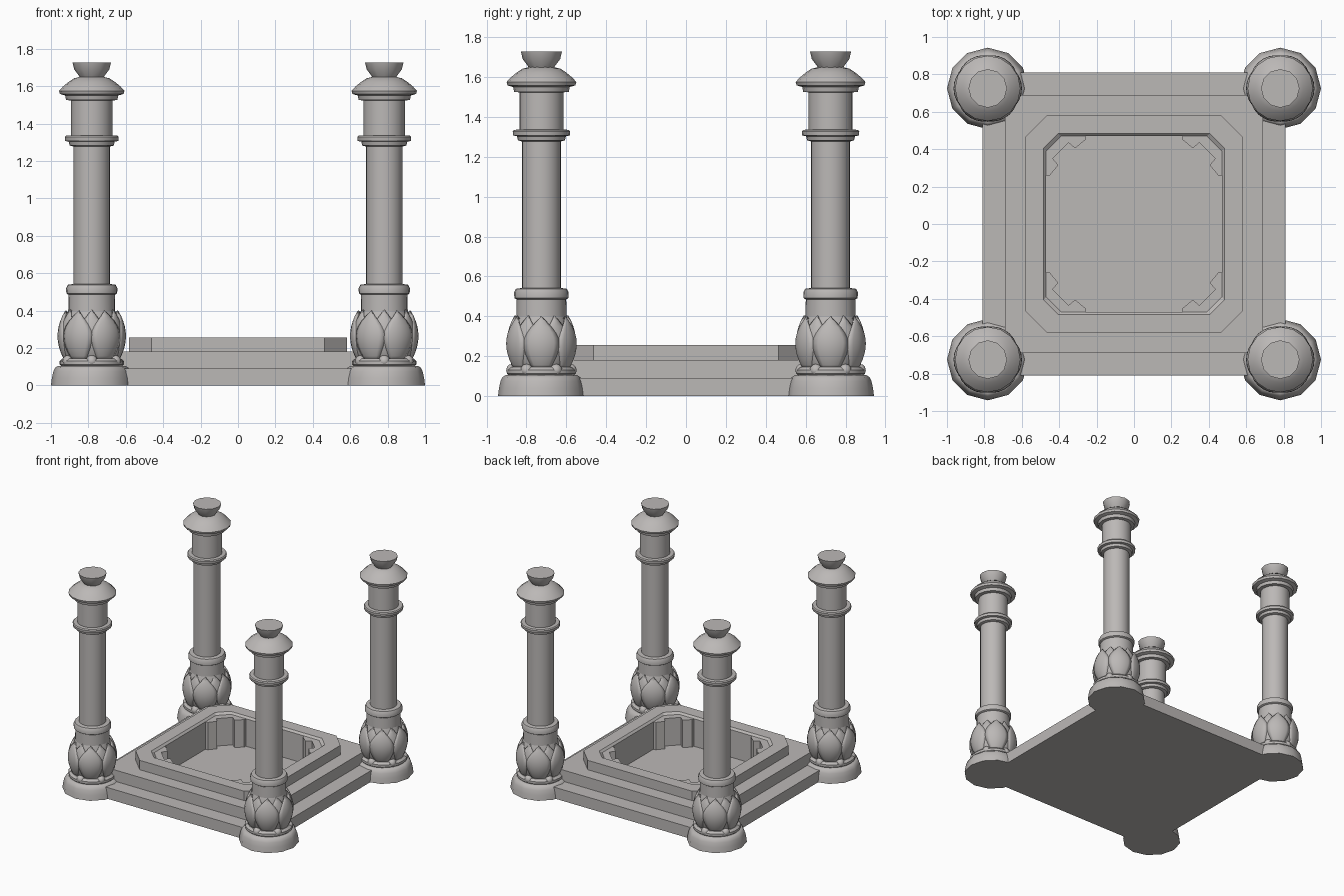
import bpy, bmesh, math
from math import sin, cos, pi, radians

cube = bpy.data.objects.get("Cube")
if cube:
    bpy.data.objects.remove(cube, do_unlink=True)

STONE = (0.50, 0.48, 0.47, 1.0)
stone = bpy.data.materials.new("warm_grey_stone")
stone.use_nodes = True
stone.diffuse_color = STONE
bsdf = stone.node_tree.nodes["Principled BSDF"]
bsdf.inputs["Base Color"].default_value = STONE
bsdf.inputs["Roughness"].default_value = 0.8


def finish(bm, name, smooth=None):
    """Turn a bmesh into a stone object, optionally smooth shaded."""
    bmesh.ops.recalc_face_normals(bm, faces=bm.faces)
    mesh = bpy.data.meshes.new(name)
    bm.to_mesh(mesh)
    bm.free()
    mesh.materials.append(stone)
    obj = bpy.data.objects.new(name, mesh)
    bpy.context.collection.objects.link(obj)
    if smooth:
        bpy.ops.object.select_all(action='DESELECT')
        obj.select_set(True)
        bpy.context.view_layer.objects.active = obj
        bpy.ops.object.shade_smooth_by_angle(angle=radians(smooth))
    return obj


def stack(bm, loops):
    """Join equal-length point loops into a closed solid."""
    rings = [[bm.verts.new(p) for p in loop] for loop in loops]
    for a, b in zip(rings, rings[1:]):
        for i in range(len(a)):
            j = (i + 1) % len(a)
            bm.faces.new((a[i], a[j], b[j], b[i]))
    bm.faces.new(rings[0])
    bm.faces.new(rings[-1])


def circle(r, z, sides):
    return [(r * cos(2 * pi * i / sides), r * sin(2 * pi * i / sides), z)
            for i in range(sides)]


def octagon(h, c, z):
    """Square of half size h with corners cut by c."""
    k = h - c
    return [(h, -k, z), (h, k, z), (k, h, z), (-k, h, z),
            (-h, k, z), (-h, -k, z), (-k, -h, z), (k, -h, z)]


# Stepped platform with a sunken basin
bm = bmesh.new()
stack(bm, [octagon(*s) for s in (
    (.81, .04, 0), (.81, .04, .09), (.69, .04, .09), (.69, .04, .18),
    (.583, .12, .18), (.583, .12, .255), (.485, .08, .255),
    (.47, .08, .24), (.47, .08, .02))])
finish(bm, "stepped_platform")

# Notched buttresses in the basin corners
half = [(.26, .475), (.26, .45), (.315, .405), (.35, .435)]
outline = half + [(y, x) for x, y in reversed(half)] + [(.475, .40), (.40, .475)]
for sx in (-1, 1):
    for sy in (-1, 1):
        bm = bmesh.new()
        stack(bm, [[(sx * x, sy * y, z) for x, y in outline] for z in (.01, .24)])
        finish(bm, "basin_corner_buttress")

# Column parts as (radius, height) profiles
PARTS = {
    "column_base": (12, [(.218, 0), (.213, .04), (.205, .075), (.195, .095), (.18, .105)]),
    "column_foot": (24, [(.16, .10), (.172, .112), (.172, .13), (.155, .145)]),
    "lotus_core": (24, [(.13, .14), (.15, .20), (.155, .27), (.145, .34), (.125, .40)]),
    "column_neck": (24, [(.126, .38), (.124, .50)]),
    "lower_collar": (24, [(.125, .485), (.136, .492), (.137, .52), (.128, .538), (.10, .542)]),
    "column_shaft": (24, [(.098, .53), (.098, 1.29)]),
    "upper_collar": (24, [(.098, 1.277), (.118, 1.283), (.123, 1.303), (.142, 1.307),
                          (.144, 1.327), (.138, 1.335), (.11, 1.337)]),
    "column_drum": (24, [(.11, 1.33), (.11, 1.53)]),
    "capital": (16, [(.11, 1.523), (.137, 1.526), (.142, 1.55), (.17, 1.558), (.175, 1.575),
                     (.155, 1.597), (.125, 1.622), (.095, 1.642), (.06, 1.65)]),
    "finial_cup": (12, [(.06, 1.64), (.068, 1.655), (.094, 1.69), (.103, 1.727)]),
}


def lotus_radius(t):
    return .13 + .047 * sin(pi * min(1, t * .95 + .03)) ** .8


def petal(bm, angle, width, scale, top, rows=10, cols=6):
    """Curved leaf hugging the bulb, rising to a point."""
    grid = []
    for i in range(rows + 1):
        t = i / rows
        if t < .5:
            spread = .55 + .45 * sin(pi * t)
        else:
            spread = max(.02, 1 - ((t - .5) / .5) ** 1.8)
        row = []
        for j in range(cols + 1):
            u = 2 * j / cols - 1
            a = angle + radians(width) * spread * u
            r = lotus_radius(t) * scale * (1 - .045 * u * u) + .006
            row.append(bm.verts.new((r * cos(a), r * sin(a), .13 + (top - .13) * t)))
        grid.append(row)
    for a, b in zip(grid, grid[1:]):
        for j in range(cols):
            bm.faces.new((a[j], a[j + 1], b[j + 1], b[j]))


def lotus(name, offset, width, scale, top):
    bm = bmesh.new()
    for k in range(6):
        petal(bm, k * pi / 3 + offset, width, scale, top)
    obj = finish(bm, name, 40)
    mod = obj.modifiers.new("thickness", 'SOLIDIFY')
    mod.thickness = .014
    mod.offset = -1
    return obj


# One set of column pieces
pieces = []
for name, (sides, profile) in PARTS.items():
    bm = bmesh.new()
    stack(bm, [circle(r, z, sides) for r, z in profile])
    pieces.append(finish(bm, name, 35))
pieces.append(lotus("outer_petals", 0, 31, 1.0, .40))
pieces.append(lotus("inner_petals", pi / 6, 27, .95, .405))

# Small rounded lobes between the petal feet
bm = bmesh.new()
for k in range(6):
    a = k * pi / 3 + pi / 6
    made = bmesh.ops.create_uvsphere(bm, u_segments=10, v_segments=6, radius=.032)
    bmesh.ops.translate(bm, verts=made["verts"], vec=(.145 * cos(a), .145 * sin(a), .13))
pieces.append(finish(bm, "petal_lobes", 50))

# Place the column at all four corners
corners = [(x, y) for x in (-.782, .782) for y in (-.725, .725)]
for piece in pieces:
    for n, (x, y) in enumerate(corners):
        obj = piece if n == 0 else piece.copy()
        if n:
            bpy.context.collection.objects.link(obj)
        obj.location = (x, y, 0)
